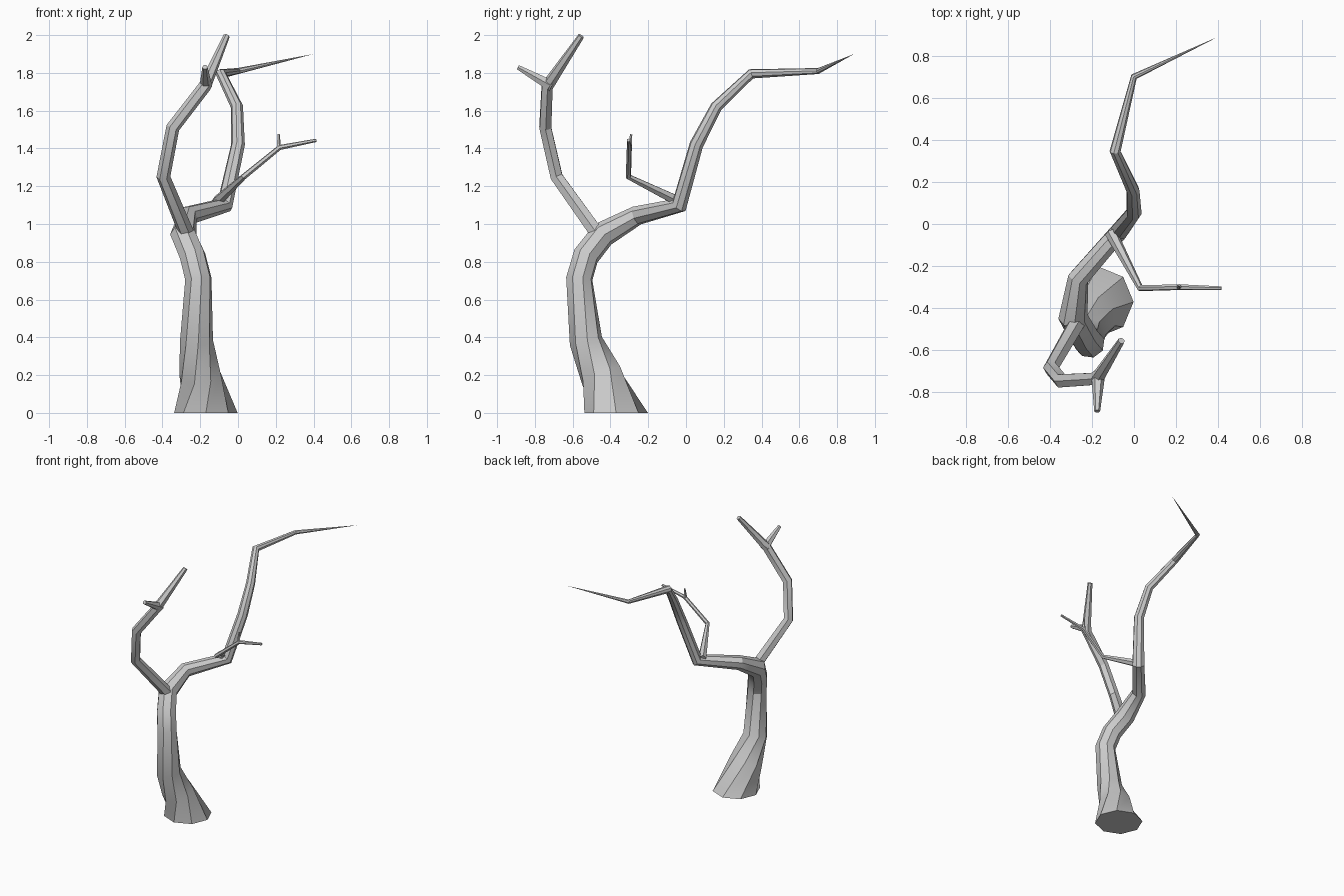
import bpy, bmesh, math
from mathutils import Vector

cube = bpy.data.objects.get("Cube")
if cube:
    bpy.data.objects.remove(cube, do_unlink=True)

bark = bpy.data.materials.new("grey bark")
bark.use_nodes = True
GREY = (0.6, 0.6, 0.6, 1)
bark.diffuse_color = GREY
bark.node_tree.nodes["Principled BSDF"].inputs["Base Color"].default_value = GREY


def limb(name, stations, sides, start_axis=None, twist=()):
    """Faceted tube through (x, y, z, radius) stations; zero radius makes a point."""
    pts = [Vector(s[:3]) for s in stations]
    dirs = [(b - a).normalized() for a, b in zip(pts, pts[1:])]
    axes = [dirs[0]] + [(a + b).normalized() for a, b in zip(dirs, dirs[1:])] + [dirs[-1]]
    if start_axis:
        axes[0] = Vector(start_axis)
    side = Vector((1, 0, 0)) if abs(axes[0].x) < 0.9 else Vector((0, 1, 0))
    bm = bmesh.new()
    rings = []
    for i, (p, axis) in enumerate(zip(pts, axes)):
        # carry the cross-section along the path without extra roll
        if i:
            side = axes[i - 1].rotation_difference(axis) @ side
        side = (side - axis * side.dot(axis)).normalized()
        up = axis.cross(side)
        r = stations[i][3]
        turn = math.radians(twist[min(i, len(twist) - 1)]) if twist else 0
        if r == 0:
            rings.append([bm.verts.new(p)] * sides)
            continue
        angles = [turn + math.tau * k / sides for k in range(sides)]
        rings.append([bm.verts.new(p + r * (side * math.cos(a) + up * math.sin(a)))
                      for a in angles])
    for low, high in zip(rings, rings[1:]):
        for k in range(sides):
            n = (k + 1) % sides
            corners = [low[k], low[n], high[n], high[k]]
            bm.faces.new(list(dict.fromkeys(corners)))
    bm.faces.new(rings[0][::-1])
    if stations[-1][3] > 0:
        bm.faces.new(rings[-1])
    mesh = bpy.data.meshes.new(name)
    bm.to_mesh(mesh)
    bm.free()
    mesh.materials.append(bark)
    obj = bpy.data.objects.new(name, mesh)
    bpy.context.collection.objects.link(obj)
    bpy.ops.object.select_all(action="DESELECT")
    obj.select_set(True)
    bpy.context.view_layer.objects.active = obj
    bpy.ops.object.shade_smooth_by_angle(angle=math.radians(30))
    return obj


# Twisted trunk flowing into the long rear bough
limb("trunk_and_rear_bough", [
    (-0.17, -0.37, 0, 0.168), (-0.2, -0.45, 0.2, 0.115), (-0.22, -0.53, 0.38, 0.088),
    (-0.21, -0.565, 0.71, 0.072), (-0.24, -0.53, 0.83, 0.071), (-0.29, -0.44, 0.945, 0.07),
    (-0.265, -0.26, 1.045, 0.052), (-0.07, -0.035, 1.1, 0.045), (0, 0.055, 1.42, 0.037),
    (-0.005, 0.16, 1.62, 0.032), (-0.09, 0.345, 1.795, 0.027), (0, 0.7, 1.81, 0.016),
    (0.4, 0.89, 1.9, 0)], 8, (0, 0, 1), (0, 28, 50, 60))

# Front bough with its fork
limb("front_bough", [
    (-0.26, -0.45, 0.92, 0.042), (-0.395, -0.685, 1.25, 0.037), (-0.345, -0.745, 1.51, 0.036),
    (-0.175, -0.735, 1.73, 0.034), (-0.06, -0.555, 1.995, 0.017)], 6)
limb("front_bough_fork", [
    (-0.17, -0.71, 1.73, 0.034), (-0.175, -0.89, 1.83, 0.014)], 6)

# Thin side branch and its twig
limb("side_branch", [
    (-0.11, -0.04, 1.12, 0.03), (0.03, -0.305, 1.25, 0.016), (0.22, -0.3, 1.405, 0.014),
    (0.415, -0.305, 1.443, 0.009)], 6)
limb("side_twig", [
    (0.215, -0.3, 1.4, 0.013), (0.215, -0.29, 1.475, 0.006)], 5)
